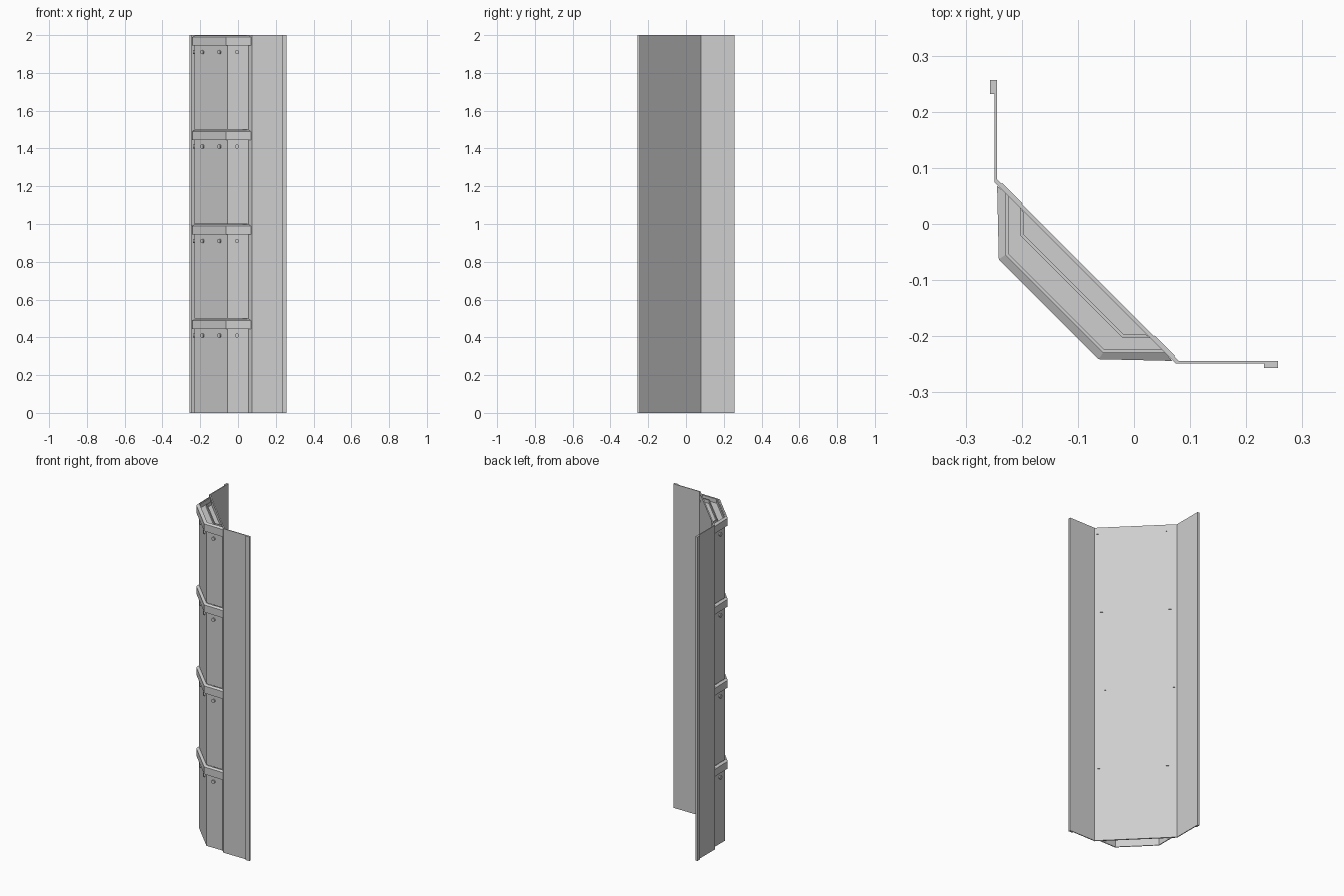
import bpy, bmesh, math
from mathutils import Matrix, Vector

cube = bpy.data.objects.get("Cube")
if cube:
    bpy.data.objects.remove(cube)

grey = bpy.data.materials.new("plain_grey")
grey.use_nodes = True
COLOUR = (0.62, 0.62, 0.62, 1)
grey.diffuse_color = COLOUR
grey.node_tree.nodes["Principled BSDF"].inputs["Base Color"].default_value = COLOUR


def finish(name, bm):
    bmesh.ops.recalc_face_normals(bm, faces=bm.faces)
    mesh = bpy.data.meshes.new(name)
    bm.to_mesh(mesh)
    bm.free()
    mesh.materials.append(grey)
    obj = bpy.data.objects.new(name, mesh)
    bpy.context.collection.objects.link(obj)
    return obj


def prism(name, outline, bottom, tops):
    """Upright prism; tops is one height or a height for each corner."""
    if not isinstance(tops, list):
        tops = [tops] * len(outline)
    bm = bmesh.new()
    low = [bm.verts.new((x, y, bottom)) for x, y in outline]
    high = [bm.verts.new((x, y, z)) for (x, y), z in zip(outline, tops)]
    bm.faces.new(low[::-1])
    if len(set(tops)) == 1:
        bm.faces.new(high)
    else:
        # sloped strip between the outer and inner paths
        n = len(high)
        for i in range(n // 2 - 1):
            bm.faces.new((high[i], high[i + 1], high[n - 2 - i], high[n - 1 - i]))
    for i in range(len(low)):
        j = (i + 1) % len(low)
        bm.faces.new((low[i], low[j], high[j], high[i]))
    return finish(name, bm)


def mirrored(half):
    """Complete a path across the diagonal plane x = y."""
    return half + [(y, x) for x, y in reversed(half)]


def bolt(name, x, y, z, normal):
    bm = bmesh.new()
    turn = Vector(normal).to_track_quat('Z', 'Y').to_matrix().to_4x4()
    bmesh.ops.create_cone(bm, cap_ends=True, segments=12, radius1=0.011,
                          radius2=0.011, depth=0.014,
                          matrix=Matrix.Translation((x, y, z)) @ turn)
    return finish(name, bm)


# Half paths, starting at the left wing and ending at the diagonal's middle
wing_front = [(0.257, -0.257), (0.232, -0.257), (0.232, -0.249), (0.075, -0.249)]
wing_back = [(0.257, -0.244), (0.08, -0.244)]
plate = mirrored(wing_front) + mirrored(wing_back)[::-1]

body_path = mirrored([(0.056, -0.229), (-0.055, -0.229)])
inner_path = mirrored([(0.051, -0.224), (-0.053, -0.224)])
collar_path = mirrored([(0.068, -0.244), (-0.063, -0.241)])
rim_path = mirrored([(0.03, -0.203), (-0.02, -0.203)])
rim_inner = mirrored([(0.021, -0.197), (-0.018, -0.197)])

HEIGHT = 0.5
for level in range(4):
    base = level * HEIGHT
    top = base + HEIGHT
    tag = f"_{level + 1}"

    # Folded backing panel with lipped wings
    prism("backing_panel" + tag, plate, base, top)

    # Hollow faceted cover, closed by a recessed lid with a raised rim
    prism("cover" + tag, body_path + inner_path[::-1], base, top - 0.005)
    prism("cover_lid" + tag, inner_path, top - 0.04, top - 0.03)
    prism("lid_rim" + tag, rim_path + rim_inner[::-1], top - 0.031, top - 0.01)

    # Collar wrapped around the cover, sloping up to it
    prism("collar" + tag, collar_path + body_path[::-1], top - 0.055,
          [top - 0.01] * 4 + [top - 0.002] * 4)

    # Bolts below the collar
    z = top - 0.09
    diag = (-1, -1, 0)
    bolt("left_bolt" + tag, -0.005, -0.23, z, (0, -1, 0))
    bolt("right_bolt" + tag, -0.23, -0.005, z, (-1, 0, 0))
    for side, offset in (("left", 0.045), ("right", -0.045)):
        bolt(f"{side}_diagonal_bolt{tag}", -0.142 + offset, -0.142 - offset, z, diag)

    # Thin clip plates on the back of the diagonal
    for side in ("left", "right"):
        clip = [(0.07, -0.235), (0.035, -0.2), (0.036, -0.199), (0.071, -0.234)]
        clip = [(0.072, -0.236), (0.036, -0.2), (0.037, -0.199), (0.073, -0.235)]
        start, end = Vector((0.072, -0.236)), Vector((0.036, -0.2))
        out = Vector((0.001, 0.001))
        clip = [tuple(p) for p in (start, end, end + out, start + out)]
        if side == "right":
            clip = [(y, x) for x, y in clip]
        prism(f"{side}_back_clip{tag}", clip, top - 0.042, top - 0.002)
